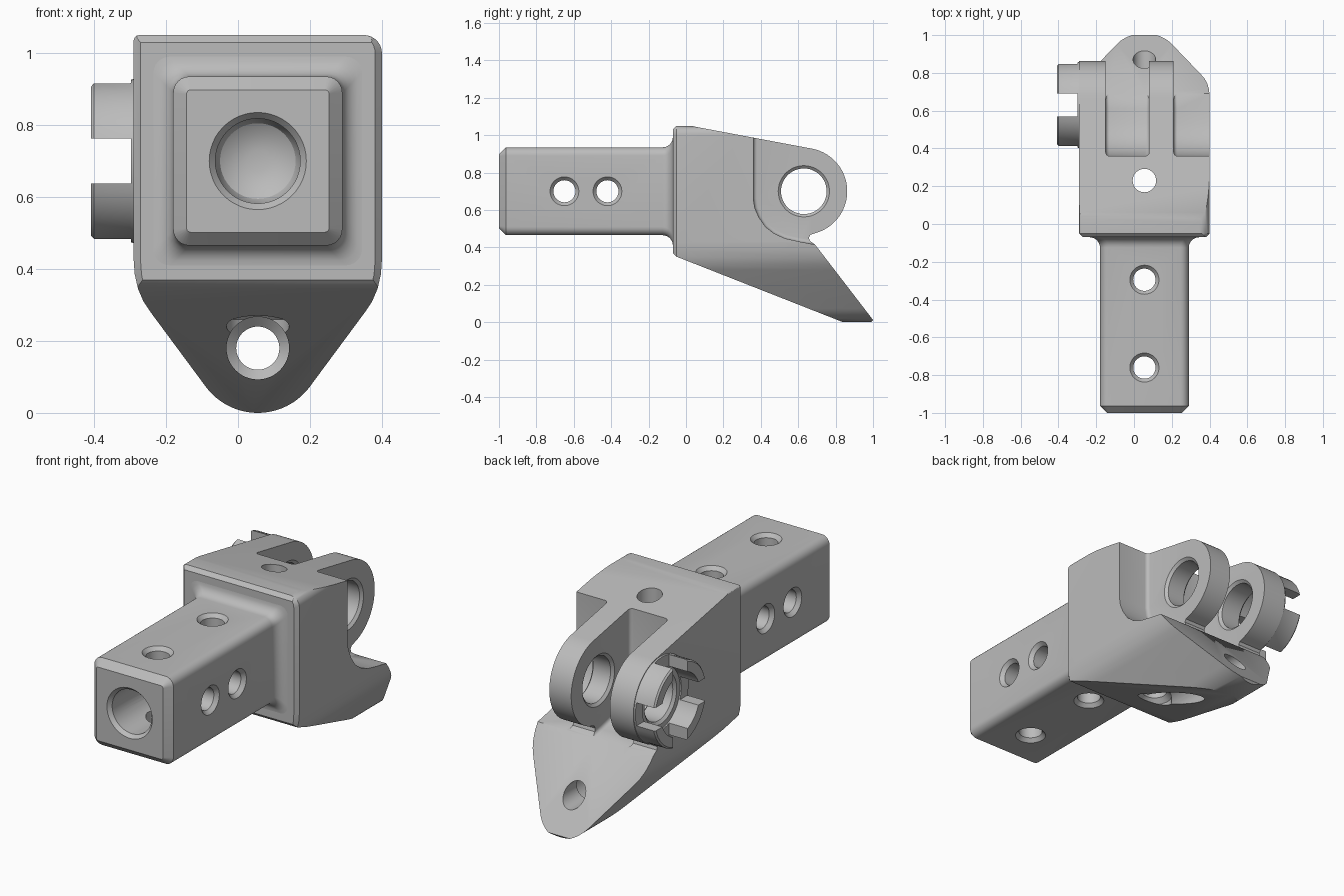
import bpy, bmesh
from math import sin, cos, pi, radians

if "Cube" in bpy.data.objects:
    bpy.data.objects.remove(bpy.data.objects["Cube"])

CX, CZ = 0.055, 0.70            # shank axis
HY, HZ = 0.63, 0.70             # hinge axis

steel = bpy.data.materials.new("grey_steel")
steel.use_nodes = True
steel.diffuse_color = (0.5, 0.5, 0.5, 1)
steel.node_tree.nodes["Principled BSDF"].inputs["Base Color"].default_value = (0.5, 0.5, 0.5, 1)


def place(axis, u, v, t):
    return {"x": (t, u, v), "y": (u, t, v), "z": (u, v, t)}[axis]


def loft(name, axis, sections):
    """Skin a stack of (position, outline) sections along an axis and cap both ends."""
    bm = bmesh.new()
    rings = [[bm.verts.new(place(axis, u, v, t)) for u, v in pts] for t, pts in sections]
    n = len(rings[0])
    for a, b in zip(rings, rings[1:]):
        for i in range(n):
            bm.faces.new((a[i], a[(i + 1) % n], b[(i + 1) % n], b[i]))
    bm.faces.new(rings[0])
    bm.faces.new(rings[-1])
    bmesh.ops.recalc_face_normals(bm, faces=bm.faces)
    mesh = bpy.data.meshes.new(name)
    bm.to_mesh(mesh)
    bm.free()
    mesh.materials.append(steel)
    ob = bpy.data.objects.new(name, mesh)
    bpy.context.collection.objects.link(ob)
    return ob


def prism(name, axis, pts, lo, hi):
    return loft(name, axis, [(lo, pts), (hi, pts)])


def arc(u, v, r, start, end, n):
    return [(u + r * cos(radians(start + (end - start) * i / n)),
             v + r * sin(radians(start + (end - start) * i / n))) for i in range(n + 1)]


def turned(name, axis, u, v, steps):
    """Round solid from (position, radius) steps."""
    return loft(name, axis, [(t, arc(u, v, r, 0, 360, 48)[:-1]) for t, r in steps])


def rounded_square(h, r):
    pts = []
    for k, (sx, sz) in enumerate([(1, 1), (-1, 1), (-1, -1), (1, -1)]):
        pts += arc(CX + sx * (h - r), CZ + sz * (h - r), r, 90 * k, 90 * k + 90, 6)
    return pts


def apply_all(ob):
    bpy.ops.object.select_all(action="DESELECT")
    ob.select_set(True)
    bpy.context.view_layer.objects.active = ob
    for m in list(ob.modifiers):
        bpy.ops.object.modifier_apply(modifier=m.name)


def combine(ob, tools, operation="DIFFERENCE", keep=False):
    for tool in tools:
        m = ob.modifiers.new("cut", "BOOLEAN")
        m.operation, m.solver, m.object = operation, "EXACT", tool
        tool.hide_render = True
    apply_all(ob)
    if not keep:
        for tool in tools:
            bpy.data.objects.remove(tool)


def soften(ob, width):
    m = ob.modifiers.new("round", "BEVEL")
    m.width, m.segments, m.limit_method, m.angle_limit = width, 4, "ANGLE", radians(50)
    apply_all(ob)
    return ob


# Body: side silhouette crossed with the front silhouette
side = [(-0.07, 0.37), (-0.07, 1.03), (-0.05, 1.05), (0.03, 1.05), (0.06, 1.043)]
side += arc(HY, HZ, 0.232, 79, -75, 36)
side += [(0.665, 0.467), (0.657, 0.452), (0.662, 0.435), (0.69, 0.415),
         (1.0, 0.012), (0.99, 0), (0.84, 0), (-0.05, 0.35)]
body = prism("hinge_body", "x", side, -0.6, 0.7)

half = [(0.345, 0.425), (0.342, 0.385), (0.333, 0.345), (0.318, 0.31), (0.298, 0.28)]
right = [(CX + x, z) for x, z in half]
left = [(CX - x, z) for x, z in reversed(half)]
front = right[::-1] + arc(CX + 0.295, 1.0, 0.05, 0, 90, 8)
front += arc(CX - 0.33, 1.035, 0.015, 90, 180, 3)
front += left[::-1] + arc(CX, 0.18, 0.18, 216.5, 323.5, 24)
inset = [(CX + (x - CX) * 0.945, z) for x, z in front]
combine(body, [loft("front_outline", "y", [(-0.08, inset), (-0.07, inset), (-0.05, front), (1.1, front)])],
        "INTERSECT")

# Pockets that leave two hinge lugs
pocket = [(0.36, 1.3), (0.36, 0.66), (0.368, 0.61), (0.39, 0.56), (0.425, 0.51), (0.47, 0.475),
          (0.53, 0.448), (0.61, 0.43), (0.69, 0.415), (1.3, 0.35), (1.3, 1.3)]
combine(body, [soften(prism("lug_pocket", "x", pocket, lo, hi), 0.02)
               for lo, hi in [(-0.15, 0.08), (0.21, 0.6)]])

# Holes in the body: hinge bores, set screw, counterbored tail
holes = []
for lo, hi in [(-0.29, -0.15), (0.08, 0.21)]:
    holes.append(turned("hinge_bore", "x", HY, HZ, [(lo - 0.02, 0.137), (lo, 0.137), (lo + 0.013, 0.122),
                                                    (hi - 0.013, 0.122), (hi, 0.137), (hi + 0.02, 0.137)]))
holes.append(turned("screw_hole", "z", CX, 0.23, [(0.1, 0.087), (0.26, 0.087), (0.285, 0.062),
                                                  (1.2, 0.062)]))
holes.append(turned("tail_hole", "y", CX, 0.18, [(0, 0.087), (0.74, 0.087), (0.765, 0.06), (1.2, 0.06)]))
combine(body, holes)

# Square shank with chamfered end and flared root
root = [(-0.07 - 0.055 * (1 - sin(a)), rounded_square(0.235 + 0.055 * (1 - cos(a)), 0.045))
        for a in [i * pi / 12 for i in range(7)]]
shank = loft("square_shank", "y", [(-1.0, rounded_square(0.198, 0.012)),
                                   (-0.963, rounded_square(0.235, 0.045))] + root
             + [(-0.03, rounded_square(0.29, 0.045))])

# Blind bore through the shank into the body
bore = turned("main_bore", "y", CX, CZ,
              [(-1.1, 0.135), (-1.0, 0.135), (-0.98, 0.118), (0.0, 0.118),
               (0.03, 0.105), (0.05, 0.075), (0.06, 0.03)])
combine(body, [bore], keep=True)
combine(shank, [bore])

# Cross holes with countersunk mouths
lo, hi = -0.235, 0.235
for axis, centre, spots in [("z", CZ, [(CX, -0.76), (CX, -0.295)]),
                            ("x", CX, [(-0.65, CZ), (-0.42, CZ)])]:
    combine(shank, [turned("cross_hole", axis, u, v,
                           [(centre + lo - 0.1, 0.077), (centre + lo, 0.077), (centre + lo + 0.02, 0.059),
                            (centre + hi - 0.02, 0.059), (centre + hi, 0.077), (centre + hi + 0.1, 0.077)])
                    for u, v in spots])

# Castellated collar on the outer lug
collar = turned("notched_collar", "x", HY, HZ, [(-0.408, 0.217), (-0.40, 0.225), (-0.30, 0.225),
                                                (-0.285, 0.23)])
w = 0.062
cross = [[(HY - a, HZ - b), (HY + a, HZ - b), (HY + a, HZ + b), (HY - a, HZ + b)]
         for a, b in [(w, 0.4), (0.4, w)]]
combine(collar, [turned("collar_bore", "x", HY, HZ, [(-0.5, 0.165), (-0.2, 0.165)])]
        + [prism("collar_notch", "x", c, -0.5, -0.298) for c in cross])

for ob in (body, shank, collar):
    bpy.ops.object.select_all(action="DESELECT")
    ob.select_set(True)
    bpy.context.view_layer.objects.active = ob
    bpy.ops.object.shade_smooth_by_angle(angle=radians(30))
